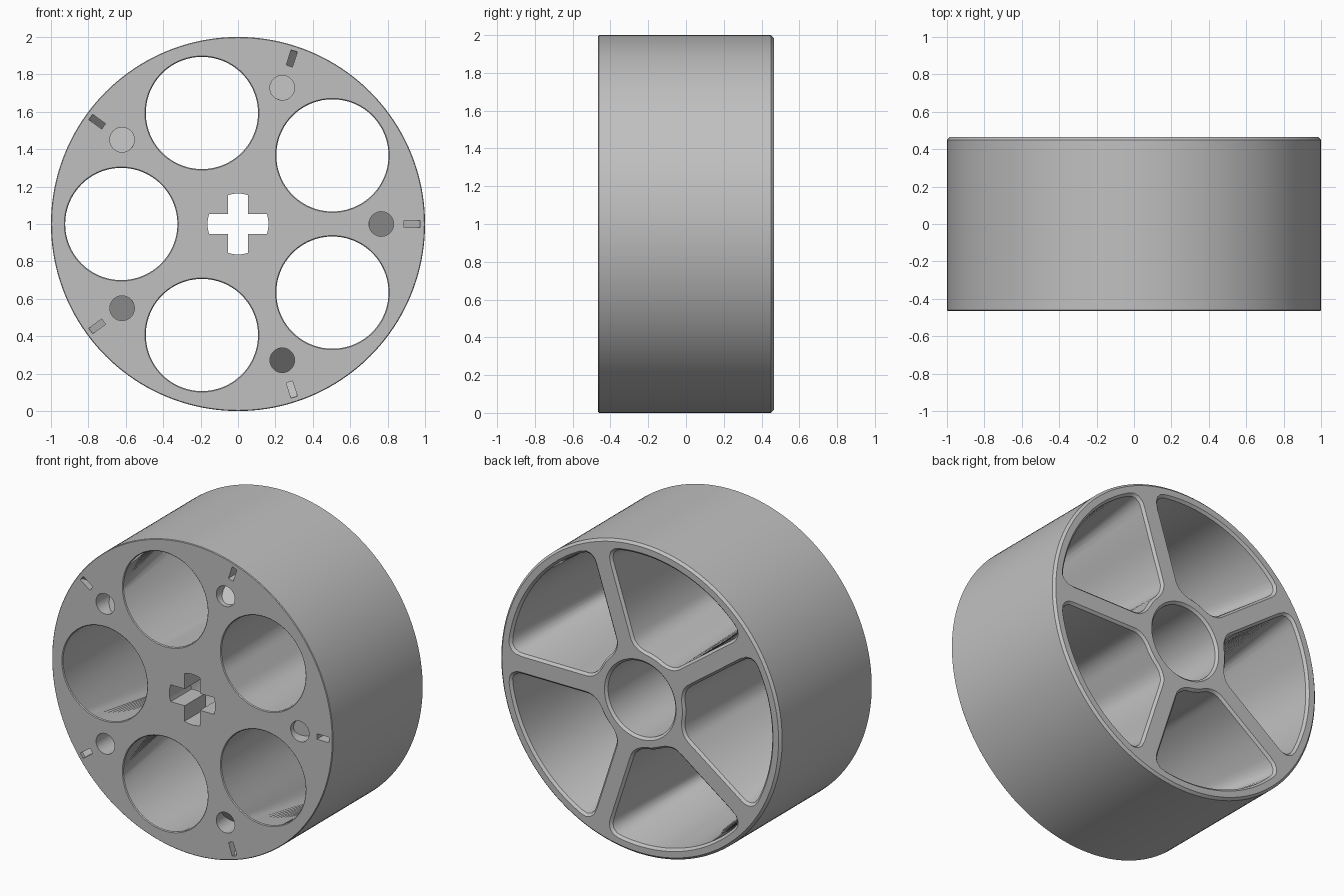
import bpy, bmesh
from math import sin, cos, pi, hypot, radians

if "Cube" in bpy.data.objects:
    bpy.data.objects.remove(bpy.data.objects["Cube"], do_unlink=True)

HALF = 0.465                 # half the width of the wheel
POCKET = 0.624               # distance of a pocket centre from the axle
STEP = radians(72)
RAYS = 96


def circle(r, centre=0.0, n=RAYS):
    return [(centre + r * cos(2 * pi * i / n), r * sin(2 * pi * i / n)) for i in range(n)]


def sector_distance(u, v, fillet=0.07):
    """Signed distance to a rounded sector between two spokes."""
    r = hypot(u, v)
    a = max(r - 0.93, 0.315 - r) + fillet
    b = abs(v) * cos(STEP / 2) - u * sin(STEP / 2) + 0.066 + fillet
    return hypot(max(a, 0), max(b, 0)) + min(max(a, b), 0) - fillet


def sector(grow=0.0):
    pts = []
    for du, dv in circle(1):
        lo, hi = 0.0, 0.9
        for _ in range(30):
            mid = (lo + hi) / 2
            if sector_distance(POCKET + du * mid, dv * mid) < grow:
                lo = mid
            else:
                hi = mid
        pts.append((POCKET + du * lo, dv * lo))
    return pts


def loft(bm, sections, angle=0.0):
    """Skin (outline, y) sections; y is a number or a function of radius."""
    c, s = cos(angle), sin(angle)
    rings = []
    for outline, y in sections:
        rings.append([bm.verts.new((u * c - v * s, y(u) if callable(y) else y,
                                    1 + u * s + v * c)) for u, v in outline])
    n = len(rings[0])
    for a, b in zip(rings, rings[1:]):
        for i in range(n):
            j = (i + 1) % n
            bm.faces.new((a[i], a[j], b[j], b[i]))
    bm.faces.new(rings[0])
    bm.faces.new(rings[-1])


def finish(bm, name):
    bmesh.ops.recalc_face_normals(bm, faces=bm.faces)
    mesh = bpy.data.meshes.new(name)
    bm.to_mesh(mesh)
    bm.free()
    ob = bpy.data.objects.new(name, mesh)
    bpy.context.collection.objects.link(ob)
    return ob


# Drum with a chamfered back rim
bm = bmesh.new()
loft(bm, [(circle(0.996, n=160), -HALF), (circle(1, n=160), -HALF + 0.004),
          (circle(1, n=160), HALF - 0.015), (circle(0.985, n=160), HALF)])
wheel = finish(bm, "wheel_body")

# Round-to-sector pockets, pin holes and slots, five of each
bm = bmesh.new()
sector_wall, sector_lip = sector(), sector(0.03)
slot = [(0.888, -0.0175), (0.973, -0.0175), (0.973, 0.0175), (0.888, 0.0175)]
for k in range(5):
    loft(bm, [(circle(0.32, POCKET), -HALF - 0.015), (circle(0.3, POCKET), -HALF + 0.005),
              (sector_wall, HALF - 0.015), (sector_lip, HALF + 0.015)], (k + 0.5) * STEP)
    pin = circle(0.066, 0.766, 32)
    loft(bm, [(pin, -0.5), (pin, lambda u: -HALF + 0.03 + u - 0.7)], k * STEP)
    loft(bm, [(slot, -0.5), (slot, lambda u: -HALF + 0.02 + 0.973 - u)], k * STEP)

# Hub bore from the back
loft(bm, [(circle(0.24), -0.25), (circle(0.24), HALF - 0.015), (circle(0.27), HALF + 0.015)])
openings = finish(bm, "openings_cutter")

# Cross-shaped axle hole with rounded arm ends
bm = bmesh.new()
cross = []
for k in range(4):
    c, s = cos(k * pi / 2), sin(k * pi / 2)
    arm = [(0.163 * cos(t * 0.085), 0.163 * sin(t * 0.085)) for t in range(-4, 5)]
    arm.append((0.054, 0.054))
    cross += [(u * c - v * s, u * s + v * c) for u, v in arm]
loft(bm, [(cross, -0.6), (cross, -0.1)])
axle = finish(bm, "axle_cutter")

# Cut, then bake the result and drop the cutters
for cutter in (openings, axle):
    cutter.hide_render = True
    mod = wheel.modifiers.new(cutter.name, "BOOLEAN")
    mod.operation = "DIFFERENCE"
    mod.solver = "EXACT"
    mod.object = cutter
deps = bpy.context.evaluated_depsgraph_get()
baked = bpy.data.meshes.new_from_object(wheel.evaluated_get(deps))
wheel.modifiers.clear()
wheel.data = baked
for cutter in (openings, axle):
    bpy.data.objects.remove(cutter, do_unlink=True)

# Material and shading
grey = bpy.data.materials.new("light_grey")
grey.use_nodes = True
colour = (0.53, 0.53, 0.53, 1)
grey.diffuse_color = colour
grey.node_tree.nodes["Principled BSDF"].inputs["Base Color"].default_value = colour
wheel.data.materials.clear()
wheel.data.materials.append(grey)
for ob in bpy.context.selected_objects:
    ob.select_set(False)
wheel.select_set(True)
bpy.context.view_layer.objects.active = wheel
bpy.ops.object.shade_smooth_by_angle(angle=radians(30))
